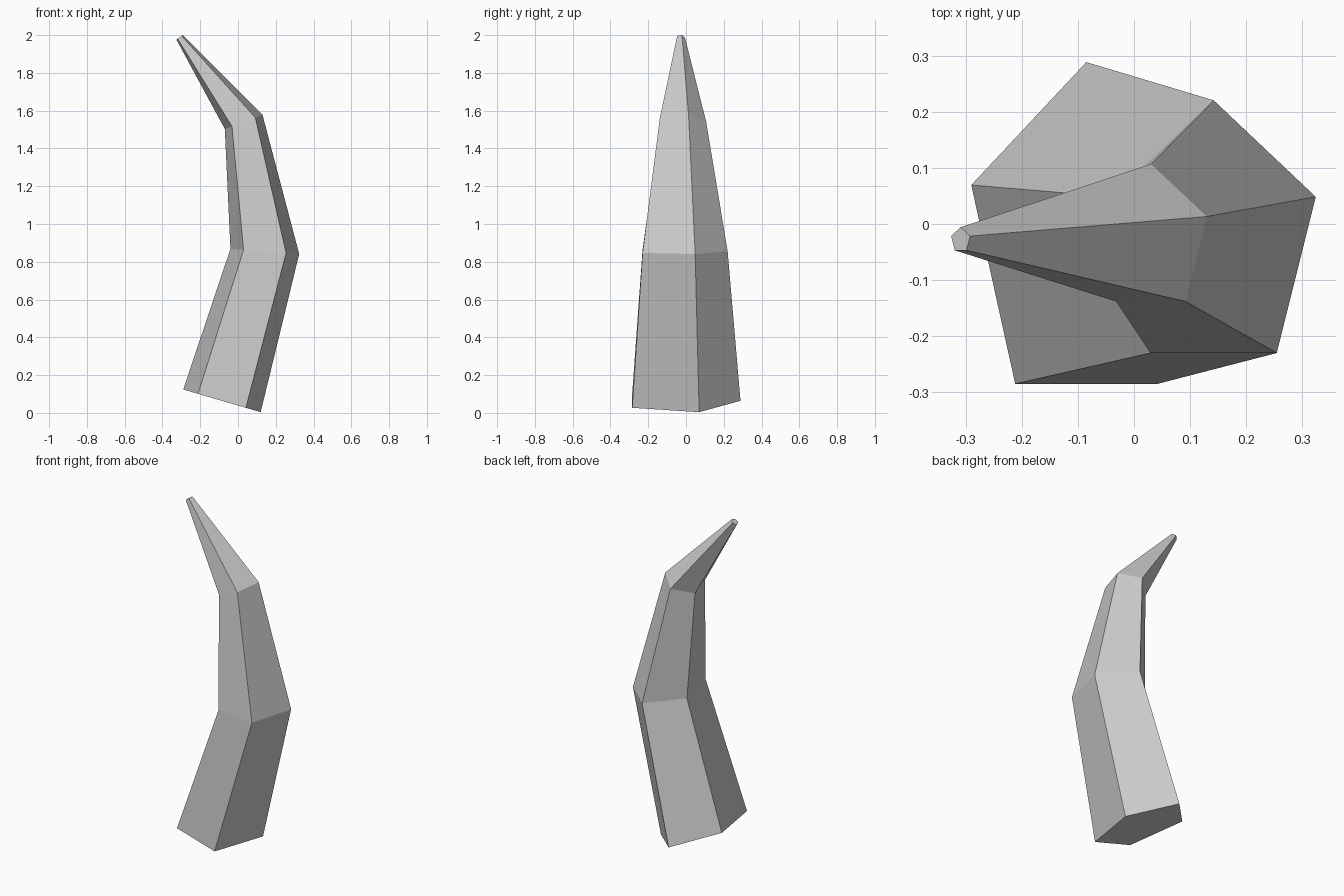
import bpy, bmesh, math

if "Cube" in bpy.data.objects:
    bpy.data.objects.remove(bpy.data.objects["Cube"])

SIDES = 5
Y0 = -0.0285
# Stations along the horn: centre x, centre z, radius in y, half width in x, rise over that half width
stations = [
    (-0.085, 0.064, 0.317, 0.205, -0.060),
    (0.142, 0.855, 0.249, 0.182, -0.014),
    (0.030, 1.540, 0.1355, 0.100, 0.037),
    (-0.309, 1.988, 0.0227, 0.017, 0.012),
]
S = math.sin(math.tau / SIDES)  # widest x of a unit pentagon

bm = bmesh.new()
# Tilted pentagon rings, apex towards the back
rings = []
for cx, cz, r, w, dz in stations:
    ring = []
    for i in range(SIDES):
        a = math.tau * i / SIDES
        u = math.sin(a) / S
        ring.append(bm.verts.new((cx + w * u, Y0 + r * math.cos(a), cz + dz * u)))
    rings.append(ring)

# Flat sides between rings, then end caps
for lo, hi in zip(rings, rings[1:]):
    for i in range(SIDES):
        j = (i + 1) % SIDES
        bm.faces.new((lo[i], lo[j], hi[j], hi[i]))
bm.faces.new(rings[0])
bm.faces.new(rings[-1])
bmesh.ops.recalc_face_normals(bm, faces=bm.faces)

mesh = bpy.data.meshes.new("horn")
bm.to_mesh(mesh)
bm.free()
bpy.context.collection.objects.link(bpy.data.objects.new("horn", mesh))
